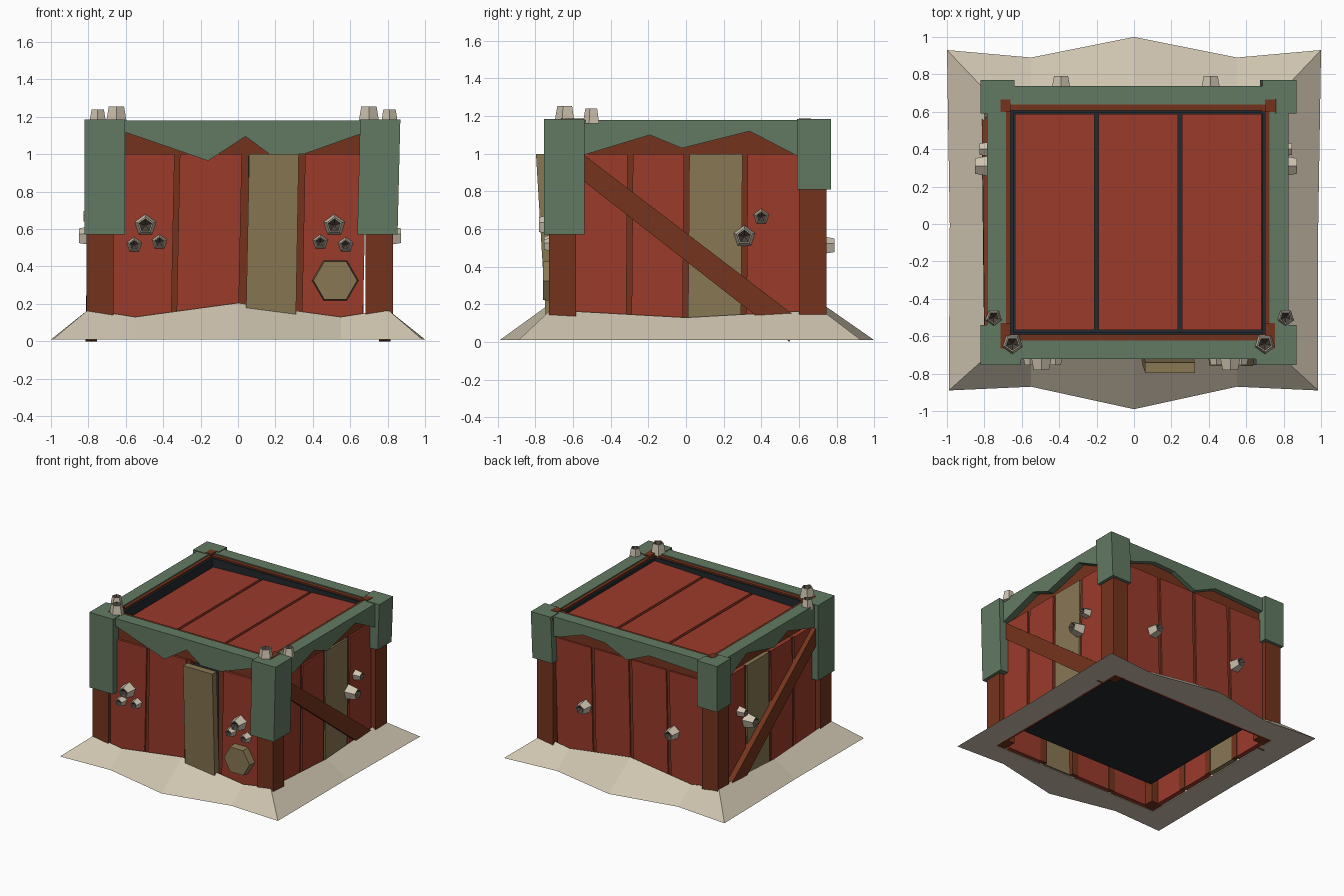
import bpy, bmesh, math
from mathutils import Vector

cube = bpy.data.objects.get("Cube")
if cube:
    bpy.data.objects.remove(cube, do_unlink=True)


def material(name, rgb):
    m = bpy.data.materials.new(name)
    m.use_nodes = True
    m.diffuse_color = (*rgb, 1)
    m.node_tree.nodes["Principled BSDF"].inputs["Base Color"].default_value = (*rgb, 1)
    return m


RED = material("red_paint", (0.325, 0.043, 0.023))
BROWN = material("brown_wood", (0.175, 0.034, 0.012))
OLIVE = material("olive_wood", (0.25, 0.186, 0.088))
GREEN = material("green_trim", (0.124, 0.193, 0.124))
DARK = material("dark_lining", (0.017, 0.022, 0.027))
SAND = material("pale_sand", (0.62, 0.55, 0.43))
PIT = material("shell_pit", (0.08, 0.063, 0.052))


def finish(name, bm, *mats):
    bmesh.ops.recalc_face_normals(bm, faces=bm.faces[:])
    mesh = bpy.data.meshes.new(name)
    bm.to_mesh(mesh)
    bm.free()
    for m in mats:
        mesh.materials.append(m)
    ob = bpy.data.objects.new(name, mesh)
    bpy.context.collection.objects.link(ob)
    return ob


def prism(name, bottom, top, mat):
    """Solid between two matching outlines."""
    bm = bmesh.new()
    a = [bm.verts.new(p) for p in bottom]
    b = [bm.verts.new(p) for p in top]
    bm.faces.new(a)
    bm.faces.new(b)
    for i in range(len(a)):
        j = (i + 1) % len(a)
        bm.faces.new((a[i], a[j], b[j], b[i]))
    return finish(name, bm, mat)


def box(name, x0, x1, y0, y1, z0, z1, mat, slope=0):
    base = [(x0, y0), (x1, y0), (x1, y1), (x0, y1)]
    return prism(name, [(x, y, z0) for x, y in base],
                 [(x, y, z1 + slope * x) for x, y in base], mat)


# Each side maps (along, outward, up) to world space
SIDES = {
    "front": lambda u, d, z: (u, -d, z),
    "back": lambda u, d, z: (u, d, z),
    "left": lambda u, d, z: (d, u, z),
    "right": lambda u, d, z: (-d, u, z),
}


def panel(name, side, pts, d0, d1, mat, lean=0, shift=(0, 0)):
    def place(d):
        return [Vector(SIDES[side](u, d + lean * z, z)) + Vector((*shift, 0)) for u, z in pts]
    return prism(side + "_" + name, place(d0), place(d1), mat)


# Plank walls: slightly skewed boards with recessed battens in the gaps
WALL = {"front": 0.70, "back": 0.71, "left": 0.775, "right": 0.775}
SEAMS = {"front": (-0.335, 0.025, 0.335), "back": (-0.34, 0, 0.34),
         "left": (-0.3, 0, 0.31), "right": (-0.3, 0, 0.31)}
for side, d in WALL.items():
    long = side in ("front", "back")
    end, sh = (0.69, (0, 0)) if long else (0.62, (0.01, 0))
    edges = [-end, *SEAMS[side], end]
    for i in range(4):
        a, b = edges[i] + 0.014, edges[i + 1] - 0.014
        olive = i == 2 and side != "back"
        skew = 0.01 if long else 0.004
        pts = [(a - skew, 0.015), (b - skew, 0.015), (b + skew, 1), (a + skew, 1)]
        if olive and side == "front":
            panel("loose_plank", side, [(0.04, 0.015), (0.308, 0.015), (0.325, 1), (0.06, 1)],
                  0.68, 0.737, OLIVE, lean=0.06)
        else:
            panel(f"plank_{i}", side, pts, d - 0.04, d, OLIVE if olive else RED, shift=sh)
    for s in SEAMS[side]:
        w = 0.03
        panel("batten", side, [(s - w, 0.015), (s + w, 0.015), (s + w, 1), (s - w, 1)],
              d - 0.045, d - 0.012, BROWN, shift=sh)

# Hexagonal patch on the front
hexa = [(math.cos(i * math.pi / 3), math.sin(i * math.pi / 3)) for i in range(6)]
prism("hexagon_patch", [(0.52 + 0.125 * c, -0.69, 0.325 + 0.125 * s) for c, s in hexa],
      [(0.52 + 0.117 * c, -0.76, 0.325 + 0.117 * s) for c, s in hexa], OLIVE)

# Diagonal braces on both flanks, reaching down through the skirt
for side in ("left", "right"):
    panel("brace", side, [(-0.55, 1.0), (-0.55, 0.86), (0.55, 0.0), (0.57, 0.145)],
          0.755, 0.815, BROWN, lean=-0.015)

# Corner posts, their exposed tops, and L-shaped green caps
SX, SY = 0.02, 0.008
for sx in (-1, 1):
    for sy in (-1, 1):
        tag = ("front" if sy < 0 else "back") + ("_left" if sx > 0 else "_right")
        reach, z0, inner_y, post_in, post_out = (
            (0.215, 0.57, 0.53, 0.585, 0.728) if sy < 0 else (0.18, 0.81, 0.60, 0.60, 0.745))
        off = 0.013 if sx > 0 else 0.005
        xs = sorted((sx * 0.67 + off, sx * 0.815 + off))
        ys = sorted((sy * post_in, sy * post_out))
        box(tag + "_post", *xs, *ys, 0.015, 1.17, BROWN)
        xs = sorted((sx * 0.68 + SX, sx * 0.735 + SX))
        ys = sorted((sy * inner_y, sy * 0.665))
        box(tag + "_post_top", *xs, *ys, 1.1, 1.187, BROWN)
        ax, ay = 0.84 - reach, 0.762 - reach
        outline = [(0.84, 0.762), (ax, 0.762), (ax, 0.66), (0.73, 0.66), (0.73, ay), (0.84, ay)]
        low, cx = (0.015, SX + 0.008) if sx > 0 else (0, SX)
        prism(tag + "_cap",
              [(sx * x + cx - low, sy * y + SY, z0) for x, y in outline],
              [(sx * x + cx, sy * y + SY, 1.185) for x, y in outline], GREEN)

# Top ring beam, jagged green band and dark inner rim on every side
FLANK = [(-0.7, 0.95), (-0.53, 1.0), (-0.2, 1.10), (-0.03, 1.03), (0.33, 1.12), (0.6, 0.98), (0.7, 0.96)]
JAG = {
    "front": [(-0.75, 1.15), (-0.6, 1.11), (-0.18, 0.965), (0.02, 1.095), (0.15, 1.0),
              (0.33, 1.0), (0.64, 1.11), (0.75, 1.14)],
    "back": [(-0.75, 1.06), (-0.6, 1.07), (-0.2, 1.09), (0, 1.0), (0.2, 1.09), (0.4, 1.1),
             (0.6, 1.03), (0.75, 1.0)],
    "left": FLANK, "right": FLANK,
}
for side, jag in JAG.items():
    long = side in ("front", "back")
    e = 0.66 if long else 0.60
    inner, beam, b0, b1 = (0.60, 0.69, 0.63, 0.73) if long else (0.68, 0.75, 0.705, 0.807)
    sh = (SX, SY)

    def strip(h, z0, z1):
        return [(-h, z0), (h, z0), (h, z1), (-h, z1)]
    panel("ring_beam", side, strip(e + 0.03, 0.99, 1.172), inner, beam, BROWN, shift=sh)
    panel("band", side, jag + [(jag[-1][0], 1.18), (jag[0][0], 1.18)], b0, b1, GREEN, shift=sh)
    panel("rim", side, strip(e + 0.02, 1.0, 1.16), inner - 0.015, inner + 0.002, DARK, shift=sh)

# Dark core and recessed roof planks, tilting up towards the model's left
box("dark_core", -0.64, 0.67, -0.565, 0.595, 0.14, 1.04, DARK)
box("roof_base", -0.66, 0.70, -0.59, 0.607, 1.02, 1.095, DARK, slope=0.035)
for i in range(3):
    x = -0.637 + i * 0.447
    box(f"roof_plank_{i}", x, x + 0.425, -0.568, 0.587, 1.03, 1.115, RED, slope=0.035)

# Sand skirt: irregular outer edge, sloping up to the walls, open underneath
front_edge = [(-0.99, -0.89), (-0.55, -0.87), (0, -0.99), (0.55, -0.87), (0.985, -0.89)]
back_edge = [(1, 0.93), (0.55, 0.89), (0, 1.0), (-0.55, 0.89), (-1, 0.93)]
outer = front_edge + [(0.985, 0)] + back_edge + [(-0.985, 0)]
long_z = [0.17, 0.13, 0.205, 0.13, 0.17]
heights = long_z + [0.13] + long_z + [0.13]
bm = bmesh.new()
rings = [[], [], []]
for (x, y), h in zip(outer, heights):
    ix = math.copysign(0.8, x) if abs(x) > 0.9 else x
    iy = math.copysign(0.72, y) if y else 0
    rings[0].append(bm.verts.new((x, y, 0.01)))
    rings[1].append(bm.verts.new((ix, iy, h)))
    rings[2].append(bm.verts.new((ix * 0.96, iy * 0.965, 0.01)))
for k in range(3):
    a, b = rings[k], rings[(k + 1) % 3]
    for i in range(len(a)):
        j = (i + 1) % len(a)
        bm.faces.new((a[i], a[j], b[j], b[i]))
finish("sand_skirt", bm, SAND)


# Five-sided shells with a hollow pit
def shell(name, pos, normal, r, h):
    bm = bmesh.new()
    rot = Vector(normal).to_track_quat("Z", "Y")
    loops = []
    for rad, z in ((r, 0), (r * 0.72, h), (r * 0.6, h), (r * 0.08, h * 0.6)):
        loops.append([bm.verts.new(Vector(pos) + rot @ Vector(
            (rad * math.sin(i * math.tau / 5), rad * math.cos(i * math.tau / 5), z)))
            for i in range(5)])
    bm.faces.new(loops[0])
    bm.faces.new(loops[3]).material_index = 1
    for k in range(3):
        for i in range(5):
            j = (i + 1) % 5
            f = bm.faces.new((loops[k][i], loops[k][j], loops[k + 1][j], loops[k + 1][i]))
            f.material_index = 1 if k == 2 else 0
    finish(name, bm, SAND, PIT)


for s in (-1, 1):
    tag = "left" if s > 0 else "right"
    for u, z, r, h in ((0.505, 0.62, 0.06, 0.08), (0.43, 0.53, 0.042, 0.055), (0.565, 0.515, 0.042, 0.055)):
        shell(f"front_{tag}_shell", (s * u + 0.01, -0.70, z), (0, -1, 0), r, h)
    for y, z, r, h in ((0.31, 0.56, 0.06, 0.088), (0.40, 0.665, 0.043, 0.063)):
        shell(f"{tag}_side_shell", (s * 0.773 + 0.01, y, z), (s, 0, 0), r, h)
    shell(f"back_{tag}_shell", (s * 0.4 + 0.01, 0.71, 0.51), (0, 1, 0), 0.055, 0.08)
    shell(f"top_{tag}_large_shell", (s * 0.675 + 0.025, -0.64, 1.16), (0, 0, 1), 0.06, 0.095)
    shell(f"top_{tag}_small_shell", (s * 0.78 + 0.03, -0.5, 1.16), (0, 0, 1), 0.048, 0.08)
